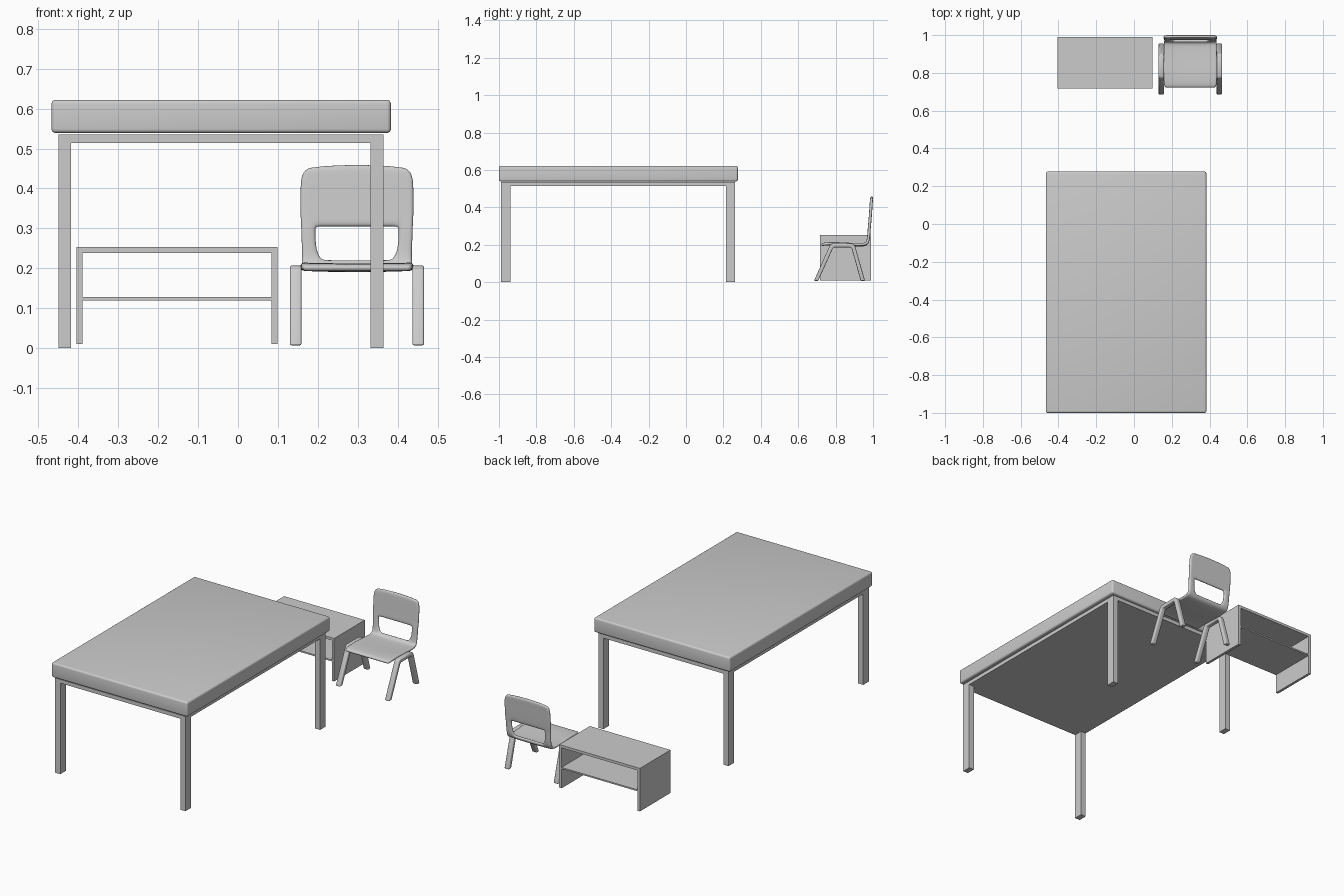
import bpy, bmesh

if "Cube" in bpy.data.objects:
    bpy.data.objects.remove(bpy.data.objects["Cube"])


def box(name, x0, x1, y0, y1, z0, z1, bevel=0.0):
    bpy.ops.mesh.primitive_cube_add(size=1, location=((x0 + x1) / 2, (y0 + y1) / 2, (z0 + z1) / 2))
    o = bpy.context.object
    o.name = name
    o.scale = (x1 - x0, y1 - y0, z1 - z0)
    bpy.ops.object.transform_apply(location=False, rotation=False, scale=True)
    if bevel:
        add_bevel(o, bevel, 4)
        for p in o.data.polygons:
            p.use_smooth = True
    return o


def add_bevel(o, width, segments):
    m = o.modifiers.new("bevel", 'BEVEL')
    m.width = width
    m.segments = segments


def mesh_object(name, bm):
    me = bpy.data.meshes.new(name)
    bm.to_mesh(me)
    bm.free()
    for p in me.polygons:
        p.use_smooth = True
    o = bpy.data.objects.new(name, me)
    bpy.context.collection.objects.link(o)
    return o


# Table top
box("table_top", -0.467, 0.383, -1.0, 0.277, 0.539, 0.622, 0.01)

# Under-top panel and table legs
X0, X1, Y0, Y1 = -0.45, 0.364, -0.989, 0.263
LX, LY, RZ, TZ = 0.032, 0.050, 0.514, 0.535
box("under_panel", X0, X1, Y0, Y1, RZ, TZ)
for x in (X0, X1 - LX):
    for y in (Y0, Y1 - LY):
        box("table_leg", x, x + LX, y, y + LY, 0, RZ)

# Low open shelf unit
SX0, SX1, SY0, SY1, T = -0.405, 0.099, 0.717, 0.990, 0.015
box("shelf_top", SX0, SX1, SY0, SY1, 0.238, 0.253)
for x in (SX0, SX1 - T):
    box("shelf_side", x, x + T, SY0, SY1, 0.01, 0.238)
box("shelf_board", SX0 + T, SX1 - T, SY0, SY1, 0.12, 0.128)

# Chair shell: one strip running along the seat and up the back, with a hole
CX = 0.298
rows = [  # y, z, half width
    (0.723, 0.198, 0.134), (0.738, 0.205, 0.141), (0.800, 0.206, 0.142),
    (0.870, 0.201, 0.142), (0.940, 0.199, 0.140), (0.964, 0.203, 0.139),
    (0.973, 0.220, 0.138), (0.977, 0.244, 0.138), (0.980, 0.292, 0.140),
    (0.981, 0.304, 0.140), (0.984, 0.330, 0.142), (0.988, 0.390, 0.142),
    (0.991, 0.435, 0.141), (0.993, 0.457, 0.124)]
cols = [-1, -0.9, -0.74, -0.62, 0, 0.62, 0.74, 0.9, 1]
bm = bmesh.new()
grid = []
for i, (y, z, w) in enumerate(rows):
    line = []
    for u in cols:
        a = abs(u)
        if i == 6 and 0 < a < 0.8:      # slanted lower corners of the hole
            a -= 0.11
        x = a * w if u > 0 else -a * w
        dz = 0.004 * (u * u - 0.5) if 1 < i < 6 else 0
        if i == len(rows) - 1:
            dz = 0.004 - 0.010 * u * u
        line.append(bm.verts.new((CX + x, y, z + dz)))
    grid.append(line)
for i in range(len(rows) - 1):
    for j in range(len(cols) - 1):
        if i in (6, 7, 8) and 2 <= j <= 5:
            continue
        bm.faces.new((grid[i][j], grid[i][j + 1], grid[i + 1][j + 1], grid[i + 1][j]))
shell = mesh_object("chair_shell", bm)
m = shell.modifiers.new("thickness", 'SOLIDIFY')
m.thickness = 0.016
m.offset = 0
m = shell.modifiers.new("smooth", 'SUBSURF')
m.levels = m.render_levels = 2

# Chair legs: flat bent bar on each side, outer and inner outline as one strip
outer = [(0.684, 0.007), (0.766, 0.190), (0.773, 0.202), (0.784, 0.207),
         (0.888, 0.207), (0.899, 0.202), (0.905, 0.190), (0.957, 0.007)]
inner = [(0.707, 0.007), (0.783, 0.176), (0.787, 0.183), (0.793, 0.186),
         (0.880, 0.186), (0.884, 0.183), (0.887, 0.176), (0.934, 0.007)]
W = 0.029
for x in (0.130, 0.437):
    bm = bmesh.new()
    a = [bm.verts.new((x, y, z)) for y, z in outer]
    b = [bm.verts.new((x, y, z)) for y, z in inner]
    for i in range(len(a) - 1):
        bm.faces.new((a[i], a[i + 1], b[i + 1], b[i]))
    ext = bmesh.ops.extrude_face_region(bm, geom=bm.faces[:])
    bmesh.ops.translate(bm, vec=(W, 0, 0), verts=[v for v in ext["geom"] if isinstance(v, bmesh.types.BMVert)])
    bmesh.ops.recalc_face_normals(bm, faces=bm.faces[:])
    add_bevel(mesh_object("chair_leg_bar", bm), 0.005, 3)
